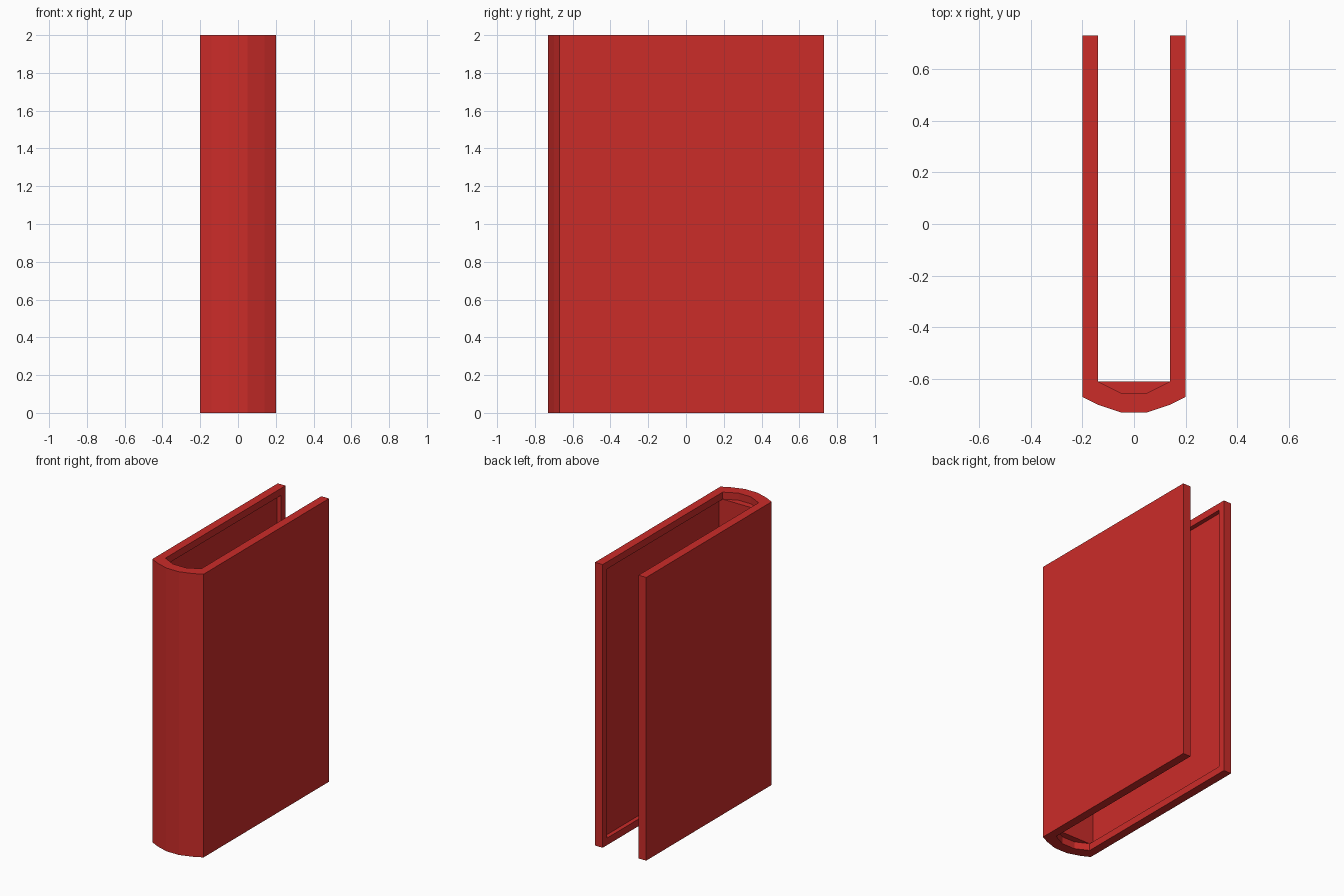
import bpy, bmesh

if "Cube" in bpy.data.objects:
    bpy.data.objects.remove(bpy.data.objects["Cube"])

red = bpy.data.materials.new("red_cover")
red.diffuse_color = (0.6, 0.025, 0.022, 1)
red.use_nodes = True
red.node_tree.nodes["Principled BSDF"].inputs["Base Color"].default_value = red.diffuse_color


def prism(name, profile, z0, z1, helper=False):
    bm = bmesh.new()
    base = bm.faces.new([bm.verts.new((x, y, z0)) for x, y in profile])
    ext = bmesh.ops.extrude_face_region(bm, geom=[base])
    top = [v for v in ext["geom"] if isinstance(v, bmesh.types.BMVert)]
    bmesh.ops.translate(bm, verts=top, vec=(0, 0, z1 - z0))
    bmesh.ops.recalc_face_normals(bm, faces=bm.faces[:])
    mesh = bpy.data.meshes.new(name)
    bm.to_mesh(mesh)
    bm.free()
    mesh.materials.append(red)
    obj = bpy.data.objects.new(name, mesh)
    bpy.context.collection.objects.link(obj)
    if helper:
        obj.hide_render = True
        obj.display_type = 'WIRE'
        obj.hide_set(True)
    return obj


def mirrored(half):
    return half + [(-x, y) for x, y in reversed(half)]


def boolean(obj, other, operation):
    mod = obj.modifiers.new(operation.lower(), 'BOOLEAN')
    mod.operation = operation
    mod.solver = 'EXACT'
    mod.object = other


# Covers and faceted spine: right half outline, inner edge to outer edge
inner = [(0.05, -0.655), (0.14, -0.61), (0.14, 0.73)]
outer = [(0.20, 0.73), (0.20, -0.67), (0.14, -0.70), (0.05, -0.73)]
cover = prism("book_cover", mirrored(inner + outer), 0, 2)

# Flat lining that fills the hollow of the spine
lining = prism("spine_lining", mirrored([(0.16, -0.61), (0.16, -0.67)]), 0.05, 1.95, True)
boolean(cover, lining, 'UNION')

# Shallow recess inside both covers, leaving a raised border
recess = prism("recess_cutter", mirrored([(0.17, -0.61), (0.17, 0.68)]), 0.05, 1.95, True)
boolean(cover, recess, 'DIFFERENCE')
